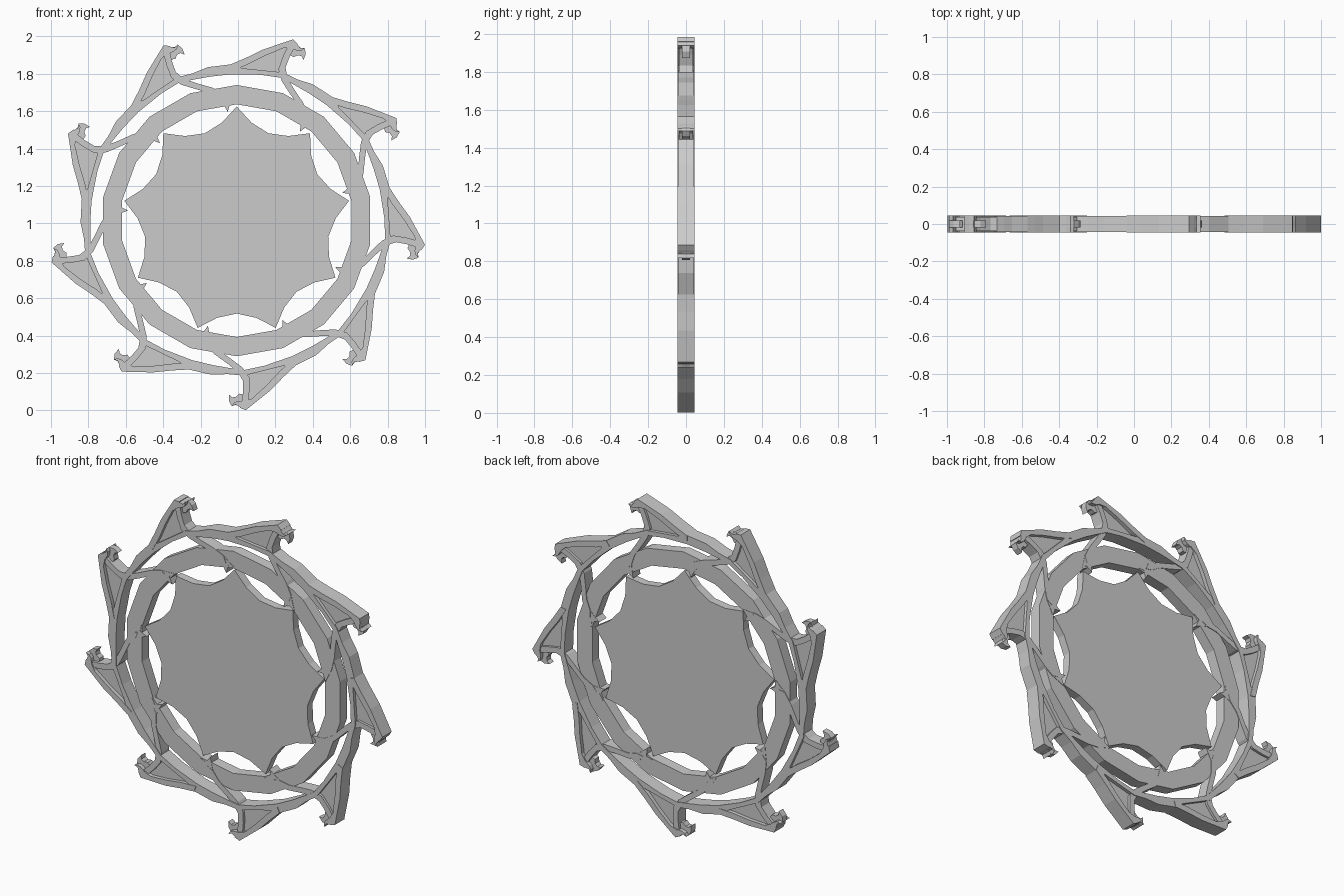
import bpy, bmesh
from math import cos, sin, radians

if "Cube" in bpy.data.objects:
    bpy.data.objects.remove(bpy.data.objects["Cube"])

CX, CZ, N = -0.007, 1.015, 9     # wheel centre and number of blades
TIP = -87.3                      # angle of the first blade tip


def pos(r, deg, y):
    a = radians(deg)
    return (CX + r * cos(a), y, CZ + r * sin(a))


def finish(name, bm):
    bmesh.ops.recalc_face_normals(bm, faces=bm.faces)
    me = bpy.data.meshes.new(name)
    bm.to_mesh(me)
    bm.free()
    ob = bpy.data.objects.new(name, me)
    bpy.context.collection.objects.link(ob)
    return ob


def add_prism(bm, pts, half, turn):
    """Extrude an outline of (radius, angle) points through the thickness."""
    front = [bm.verts.new(pos(r, a + turn, -half)) for r, a in pts]
    back = [bm.verts.new(pos(r, a + turn, half)) for r, a in pts]
    bm.faces.new(front)
    bm.faces.new(back[::-1])
    n = len(pts)
    for i in range(n):
        j = (i + 1) % n
        bm.faces.new((front[i], front[j], back[j], back[i]))


def repeat_prism(name, pts, half):
    bm = bmesh.new()
    for k in range(N):
        add_prism(bm, pts, half, TIP + 40 * k)
    return finish(name, bm)


def band(name, rows, half):
    """Closed ring from (angle, outer radius, inner radius) rows."""
    bm = bmesh.new()
    sec = [[bm.verts.new(pos(r, a, y)) for r, y in
            ((ro, -half), (ro, half), (ri, half), (ri, -half))]
           for a, ro, ri in rows]
    for i, s in enumerate(sec):
        t = sec[(i + 1) % len(sec)]
        for c in range(4):
            d = (c + 1) % 4
            bm.faces.new((s[c], s[d], t[d], t[c]))
    return finish(name, bm)


# scalloped centre plate with nine points
star = []
for k in range(N):
    star += [(r, 90 + 40 * k + o) for o, r in
             ((0, 0.61), (8.6, 0.53), (20, 0.497), (31.4, 0.53))]
bm = bmesh.new()
add_prism(bm, star, 0.025, 0)
finish("centre_plate", bm)

# plain 18-sided ring
band("inner_ring", [(90 + 20 * k, 0.725, 0.622) for k in range(18)], 0.033)

# wavy band that carries the blades
wave = ((0, 0.83, 0.80), (8, 0.815, 0.79), (15, 0.815, 0.782),
        (19.5, 0.836, 0.783), (28, 0.835, 0.783), (34, 0.822, 0.788))
band("outer_band", [(TIP + 40 * k + a, ro, ri)
                    for k in range(N) for a, ro, ri in wave], 0.042)

# outer edge of each blade
repeat_prism("blade_outer_edge", [
    (1.015, 0), (0.926, 8.5), (0.872, 14), (0.836, 19.5), (0.80, 19.5),
    (0.835, 13.5), (0.895, 7.5), (0.955, 2.2), (0.97, -1), (1.0, -1.8)], 0.045)

# recessed web inside each blade
repeat_prism("blade_web", [
    (0.975, 0.5), (0.91, 7.5), (0.85, 13.5), (0.805, 18),
    (0.795, 10), (0.81, 1.0), (0.85, 1.0)], 0.022)

# curved arm from blade tip inward across the ring
repeat_prism("blade_inner_arm", [
    (0.98, -1.2), (0.92, -0.6), (0.86, -0.4), (0.81, -2.2), (0.765, -6.5),
    (0.725, -12), (0.685, -17.2), (0.645, -18.3),
    (0.655, -14.8), (0.70, -10.5), (0.74, -5), (0.785, -0.5),
    (0.84, 1.9), (0.91, 1.6), (0.97, 1)], 0.037)

# two-pointed barb at the inner end of each arm
repeat_prism("arm_barb", [
    (0.685, -17.2), (0.655, -20), (0.628, -23.3), (0.63, -19.6),
    (0.583, -18), (0.625, -16.2), (0.655, -14.8)], 0.035)

# narrow claw at each blade tip
repeat_prism("tip_claw", [
    (1.0, -1.0), (0.985, -3.0), (0.992, -4.2), (0.965, -5.2), (0.93, -5.3),
    (0.945, -4.2), (0.943, -3.0), (0.925, -1.9), (0.93, -0.5)], 0.02)

# wide cap joining claw and blade
repeat_prism("claw_cap", [
    (1.012, -0.3), (0.983, -3.0), (0.992, -4.2), (0.974, -3.6),
    (0.965, -2.4), (0.965, -0.5)], 0.045)
